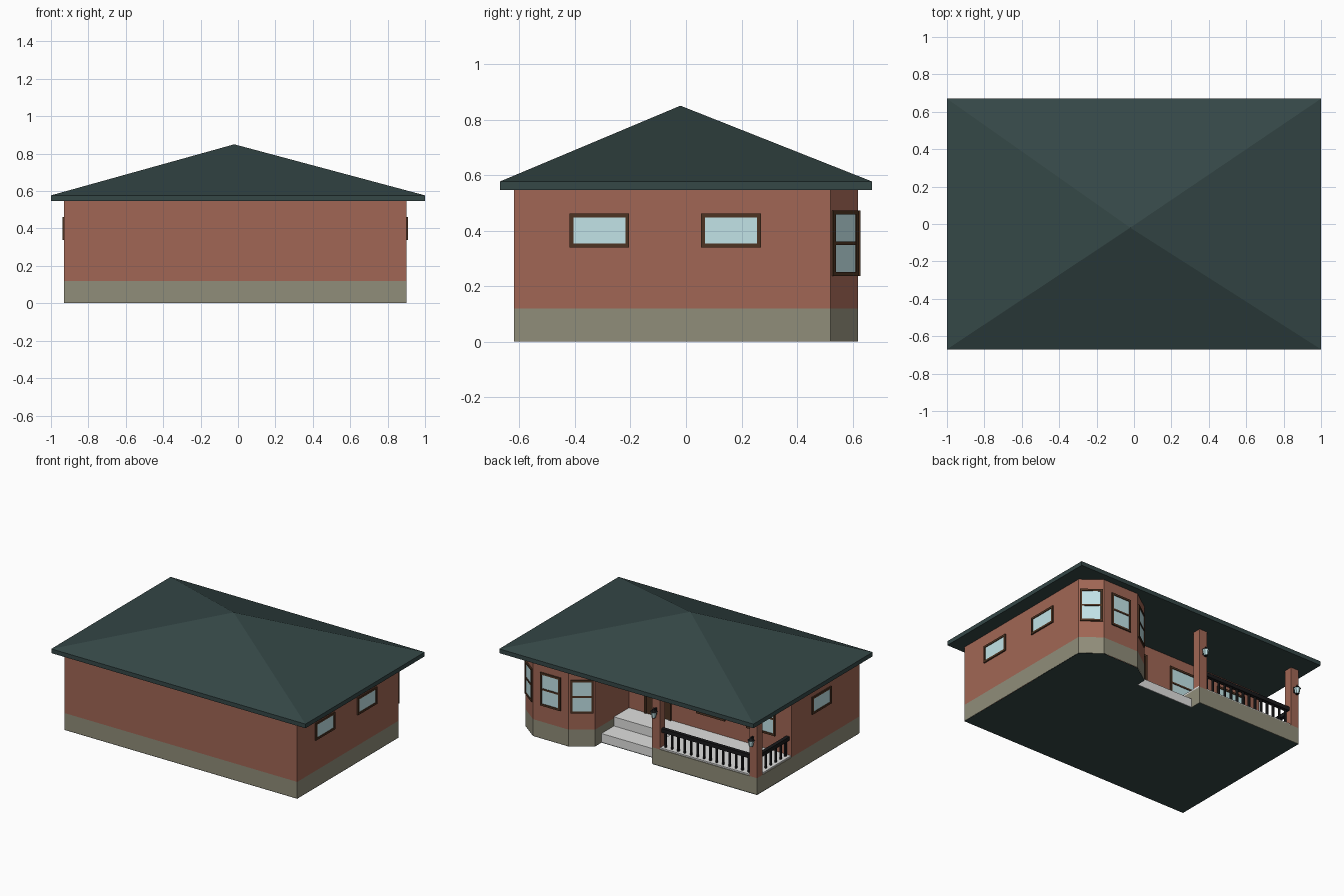
import bpy, bmesh, math
from mathutils import Matrix, Vector

if "Cube" in bpy.data.objects:
    bpy.data.objects.remove(bpy.data.objects["Cube"])


def material(name, r, g, b):
    m = bpy.data.materials.new(name)
    m.diffuse_color = (r, g, b, 1)
    m.use_nodes = True
    m.node_tree.nodes["Principled BSDF"].inputs["Base Color"].default_value = m.diffuse_color
    return m


BRICK = material("red brick", 0.355, 0.134, 0.09)
STONE = material("foundation stone", 0.28, 0.267, 0.193)
ROOF = material("dark green roof", 0.035, 0.063, 0.062)
FRAME = material("brown wood", 0.075, 0.034, 0.016)
GLASS = material("pale glass", 0.54, 0.77, 0.80)
BLACK = material("black iron", 0.01, 0.01, 0.011)
CONCRETE = material("light concrete", 0.74, 0.74, 0.73)


def finish(bm, name, mats, recalc=True):
    if recalc:
        bmesh.ops.recalc_face_normals(bm, faces=bm.faces)
    me = bpy.data.meshes.new(name)
    bm.to_mesh(me)
    bm.free()
    for m in mats:
        me.materials.append(m)
    ob = bpy.data.objects.new(name, me)
    bpy.context.collection.objects.link(ob)
    return ob


def add_box(bm, lo, hi, mat=0):
    lo, hi = Vector(lo), Vector(hi)
    r = bmesh.ops.create_cube(bm, size=1, matrix=Matrix.Translation((lo + hi) / 2)
                              @ Matrix.Diagonal((*(hi - lo), 1)))
    for f in {f for v in r["verts"] for f in v.link_faces}:
        f.material_index = mat


def box(name, lo, hi, mat):
    bm = bmesh.new()
    add_box(bm, lo, hi)
    return finish(bm, name, [mat])


BACK = .14    # rear wall of the recessed porch
EDGE = -.105  # porch edge next to the steps

# House walls: footprint with bay and recessed porch, stone below z = 0.12
plan = [(-.93, -.62), (.9, -.62), (.9, .52), (.77, .62),
        (.49, .62), (.35, .52), (.35, BACK), (-.93, BACK)]
bm = bmesh.new()
rings = [[bm.verts.new((x, y, z)) for x, y in plan] for z in (.001, .12, .55)]
n = len(plan)
bm.faces.new(rings[2])
for k in range(2):
    for i in range(n):
        j = (i + 1) % n
        f = bm.faces.new((rings[k][i], rings[k][j], rings[k + 1][j], rings[k + 1][i]))
        f.material_index = 1 - k
finish(bm, "house_walls", [BRICK, STONE])

# Dark underside below house, steps and porch
bm = bmesh.new()
outline = plan[:6] + [(.35, .45), (EDGE, .45), (EDGE, .53), (-.93, .53)]
bm.faces.new([bm.verts.new((x, y, 0)) for x, y in reversed(outline)])
finish(bm, "underside", [ROOF], False)

# Pyramid roof with a thin eave board
bm = bmesh.new()
corners = [(-1, -.67), (1, -.67), (1, .67), (-1, .67)]
low, up = [[bm.verts.new((x, y, z)) for x, y in corners] for z in (.547, .577)]
apex = bm.verts.new((-.02, -.02, .85))
bm.faces.new(low[::-1])
for i in range(4):
    j = (i + 1) % 4
    bm.faces.new((low[i], low[j], up[j], up[i]))
    bm.faces.new((up[i], up[j], apex))
finish(bm, "roof", [ROOF])

# Porch base, floor and entry steps
box("porch_base", (-.93, BACK - .001, .003), (EDGE, .53, .12), STONE)
box("porch_floor", (-.925, BACK - .001, .119), (EDGE, .525, .13), CONCRETE)
box("lower_step", (EDGE - .001, BACK - .001, .003), (.351, .45, .065), CONCRETE)
box("upper_step", (EDGE - .001, BACK - .001, .003), (.351, .31, .13), CONCRETE)


def place(ob, x, y, z, nx, ny):
    # local +y points out of the wall
    ob.matrix_world = (Matrix.Translation((x, y, z))
                       @ Matrix.Rotation(math.atan2(-nx, ny), 4, 'Z'))


def window(name, x, y, z, nx, ny, w, h, sash):
    bm = bmesh.new()
    t, a, b = .014, w / 2, h / 2
    for s in (-1, 1):
        x0, x1 = sorted((s * a, s * (a - t)))
        z0, z1 = sorted((s * b, s * (b - t)))
        add_box(bm, (x0, -.005, -b), (x1, .009, b))
        add_box(bm, (-a + t, -.005, z0), (a - t, .009, z1))
    if sash:
        add_box(bm, (-a + t, -.005, -.006), (a - t, .008, .006))
    add_box(bm, (-a + t, -.004, -b + t), (a - t, .004, b - t), 1)
    place(finish(bm, name, [FRAME, GLASS]), x, y, z, nx, ny)


# Small side windows
window("right_window_front", .9, -.312, .4, 1, 0, .215, .122, False)
window("right_window_back", .9, .162, .4, 1, 0, .215, .122, False)
window("left_window", -.93, -.19, .4, -1, 0, .215, .122, False)
# Bay windows, one on each facet
for i, w in ((2, .148), (3, .158), (4, .15)):
    p, q = Vector(plan[i]), Vector(plan[i + 1])
    c, d = (p + q) / 2, q - p
    window(f"bay_window_{i - 1}", c.x, c.y, .355, d.y, -d.x, w, .235, True)
# Porch windows
for i, x in enumerate((-.295, -.69)):
    window(f"porch_window_{i + 1}", x, BACK, .355, 0, 1, .225, .235, True)

# Front door with a raised frame and knob
bm = bmesh.new()
for lo, hi in (((.03, -.005, .13), (.21, .005, .46)), ((.015, -.005, .13), (.03, .012, .475)),
               ((.21, -.005, .13), (.225, .012, .475)), ((.03, -.005, .46), (.21, .012, .475))):
    add_box(bm, lo, hi)
add_box(bm, (.045, 0, .28), (.055, .018, .29), 1)
finish(bm, "entry_door", [FRAME, BLACK]).location.y = BACK


def add_cone(bm, x, y, r1, r2, z0, z1, mat):
    r = bmesh.ops.create_cone(bm, cap_ends=True, segments=6, radius1=r1, radius2=r2,
                              depth=z1 - z0,
                              matrix=Matrix.Translation((x, y, (z0 + z1) / 2)))
    for f in {f for v in r["verts"] for f in v.link_faces}:
        f.material_index = mat


# Brick posts, each with a wall lantern
for i, x in enumerate((EDGE - .03, -.9)):
    box(f"porch_post_{i + 1}", (x - .03, .47, .12), (x + .03, .53, .55), BRICK)
    bm = bmesh.new()
    y = .555
    add_box(bm, (x - .008, .529, .365), (x + .008, .534, .41))
    add_box(bm, (x - .004, .53, .402), (x + .004, y, .409))
    add_cone(bm, x, y, .012, .014, .347, .352, 0)
    add_cone(bm, x, y, .014, .021, .352, .392, 1)
    add_cone(bm, x, y, .025, .006, .392, .409, 0)
    add_cone(bm, x, y, .005, .002, .409, .418, 0)
    finish(bm, f"lantern_{i + 1}", [BLACK, GLASS])


# Railings: top rail and balusters
def railing(name, start, end, count):
    a, b = Vector(start), Vector(end)
    side = Vector((.013, 0)) if a.x == b.x else Vector((0, .013))
    bm = bmesh.new()
    add_box(bm, (*(a - side), .235), (*(b + side), .262))
    for i in range(count):
        p = a.lerp(b, (i + .5) / count)
        add_box(bm, (p.x - .006, p.y - .006, .129), (p.x + .006, p.y + .006, .24))
    finish(bm, name, [BLACK])


railing("front_railing", (-.87, .5), (EDGE - .06, .5), 14)
railing("side_railing", (-.9, BACK), (-.9, .47), 6)
